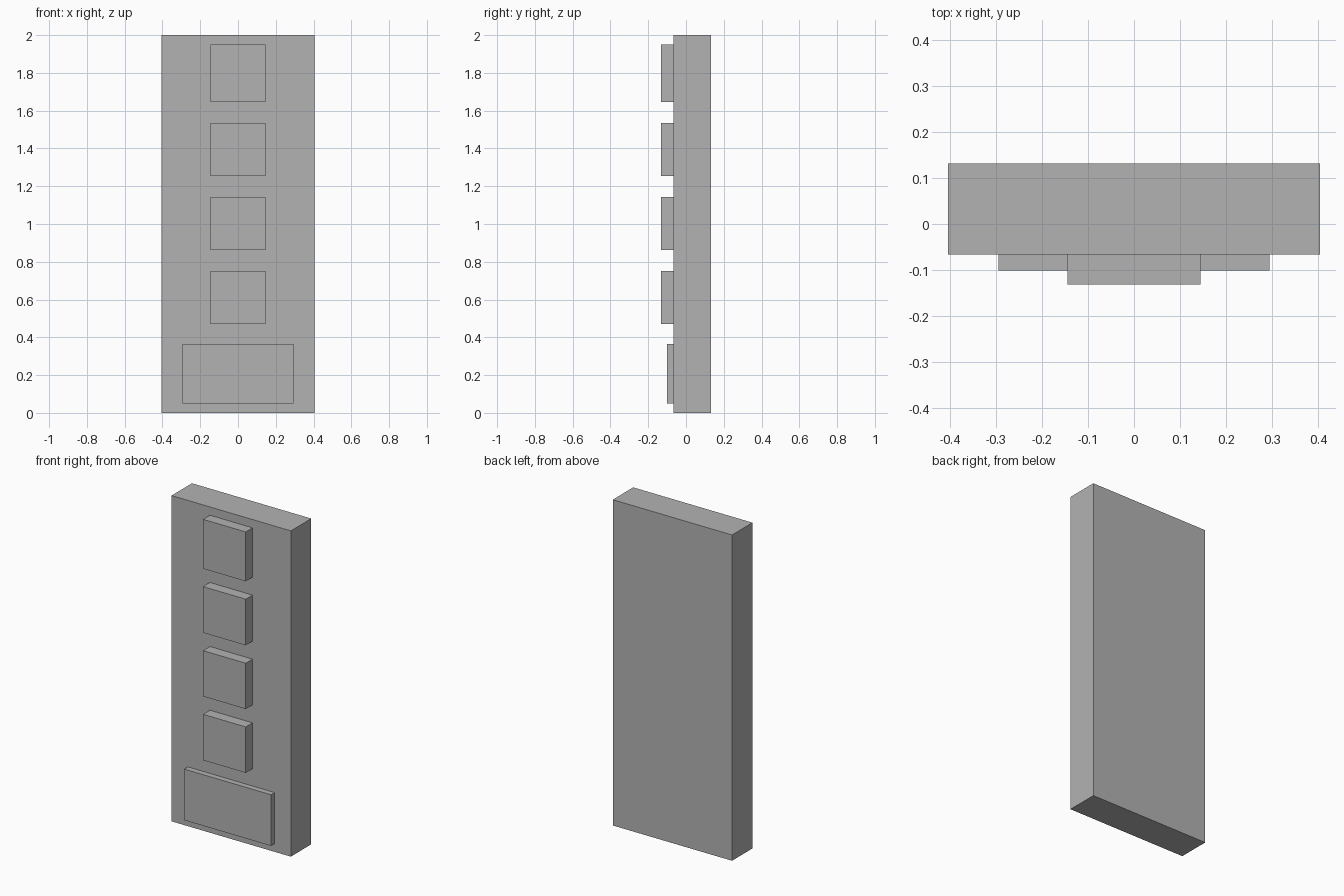
import bpy

# Remove the default cube
cube = bpy.data.objects.get("Cube")
if cube:
    bpy.data.objects.remove(cube, do_unlink=True)

# Single grey material
grey = bpy.data.materials.new("plain_grey")
grey.use_nodes = True
colour = (0.45, 0.45, 0.45, 1)
grey.diffuse_color = colour
grey.node_tree.nodes["Principled BSDF"].inputs["Base Color"].default_value = colour

SLAB_FRONT = -0.066


def block(name, half_width, y_front, y_back, z_low, z_high):
    """Box centred on x = 0, given by its extents."""
    bpy.ops.mesh.primitive_cube_add(
        size=1, location=(0, (y_front + y_back) / 2, (z_low + z_high) / 2))
    obj = bpy.context.object
    obj.name = name
    obj.scale = (2 * half_width, y_back - y_front, z_high - z_low)
    bpy.ops.object.transform_apply(location=False, rotation=False, scale=True)
    obj.data.materials.append(grey)
    return obj


# Upright slab
block("slab", 0.405, SLAB_FRONT, 0.132, 0, 2)

# Wide low plate at the foot
block("base_plate", 0.295, -0.101, SLAB_FRONT, 0.05, 0.364)

# Column of raised square panels, bottom to top
panel_heights = [(0.47, 0.752), (0.862, 1.143), (1.253, 1.536), (1.646, 1.949)]
for i, (low, high) in enumerate(panel_heights, 1):
    block(f"raised_panel_{i}", 0.145, -0.132, SLAB_FRONT, low, high)
